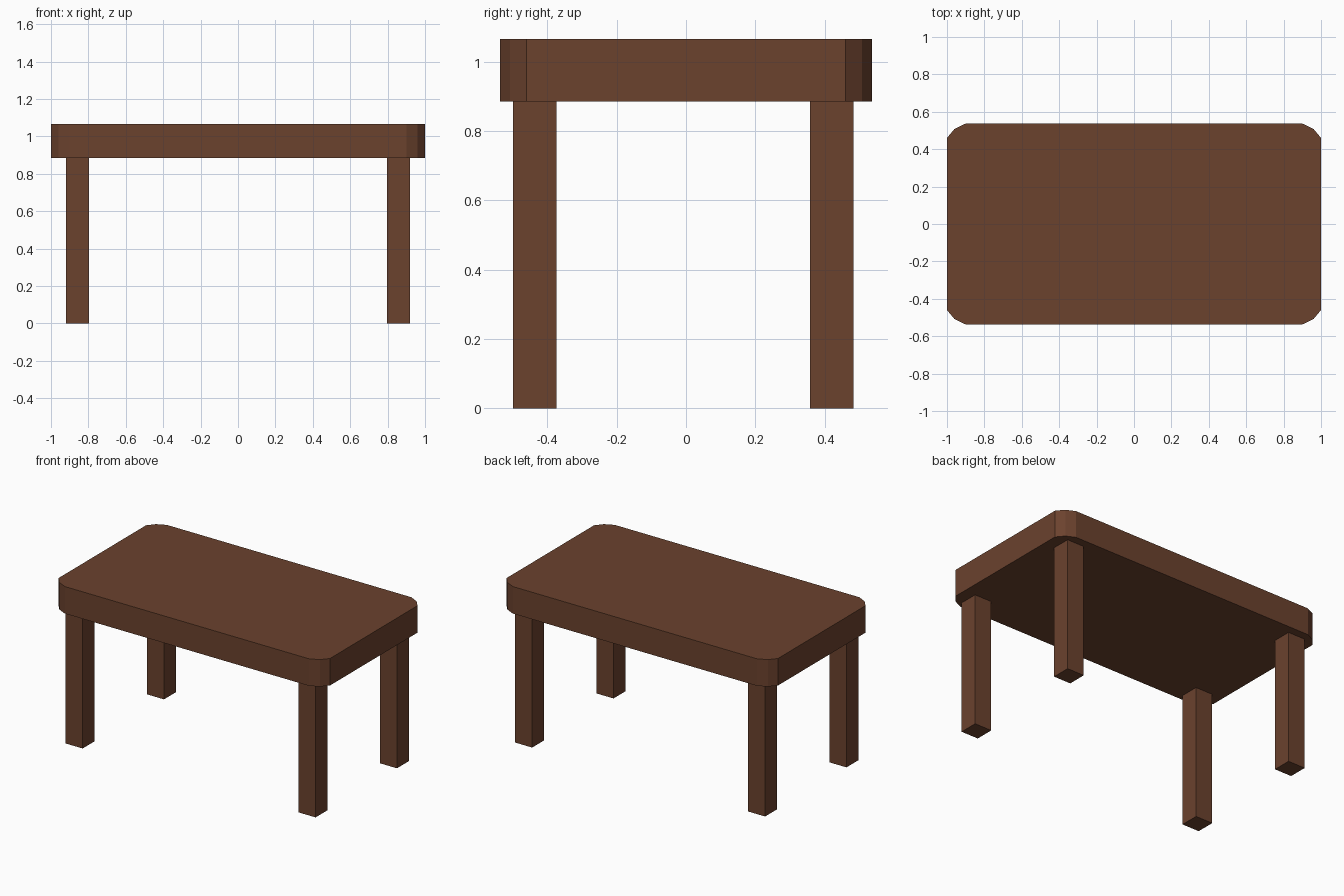
import bpy, bmesh

if "Cube" in bpy.data.objects:
    bpy.data.objects.remove(bpy.data.objects["Cube"])

wood = bpy.data.materials.new("dark brown wood")
wood.diffuse_color = (0.147, 0.054, 0.027, 1)
wood.use_nodes = True
wood.node_tree.nodes["Principled BSDF"].inputs["Base Color"].default_value = wood.diffuse_color


def prism(name, outline, z0, z1):
    """Extrude a flat outline from z0 to z1."""
    bm = bmesh.new()
    face = bm.faces.new([bm.verts.new((x, y, z0)) for x, y in outline])
    up = bmesh.ops.extrude_face_region(bm, geom=[face])
    top = [v for v in up["geom"] if isinstance(v, bmesh.types.BMVert)]
    bmesh.ops.translate(bm, verts=top, vec=(0, 0, z1 - z0))
    if not any(f.calc_center_median().z < z0 + 1e-5 for f in bm.faces):
        bm.faces.new([v for v in bm.verts if v.co.z < z0 + 1e-5])
    bmesh.ops.recalc_face_normals(bm, faces=bm.faces)
    mesh = bpy.data.meshes.new(name)
    bm.to_mesh(mesh)
    bm.free()
    mesh.materials.append(wood)
    obj = bpy.data.objects.new(name, mesh)
    bpy.context.collection.objects.link(obj)


# Tabletop: thick slab with two-facet rounded corners
corner = [(1.0, 0.46), (0.96, 0.508), (0.90, 0.537)]
outline = []
for sx, sy in ((1, 1), (-1, 1), (-1, -1), (1, -1)):
    pts = [(x * sx, y * sy) for x, y in corner]
    outline += pts if sx * sy > 0 else pts[::-1]
prism("tabletop", outline, 0.885, 1.065)

# Four square legs
h = 0.0625
for side, x in (("left", -0.858), ("right", 0.858)):
    for end, y in (("front", -0.436), ("back", 0.42)):
        prism(f"{end}_{side}_leg",
              [(x - h, y - h), (x + h, y - h), (x + h, y + h), (x - h, y + h)],
              0.0, 0.887)
